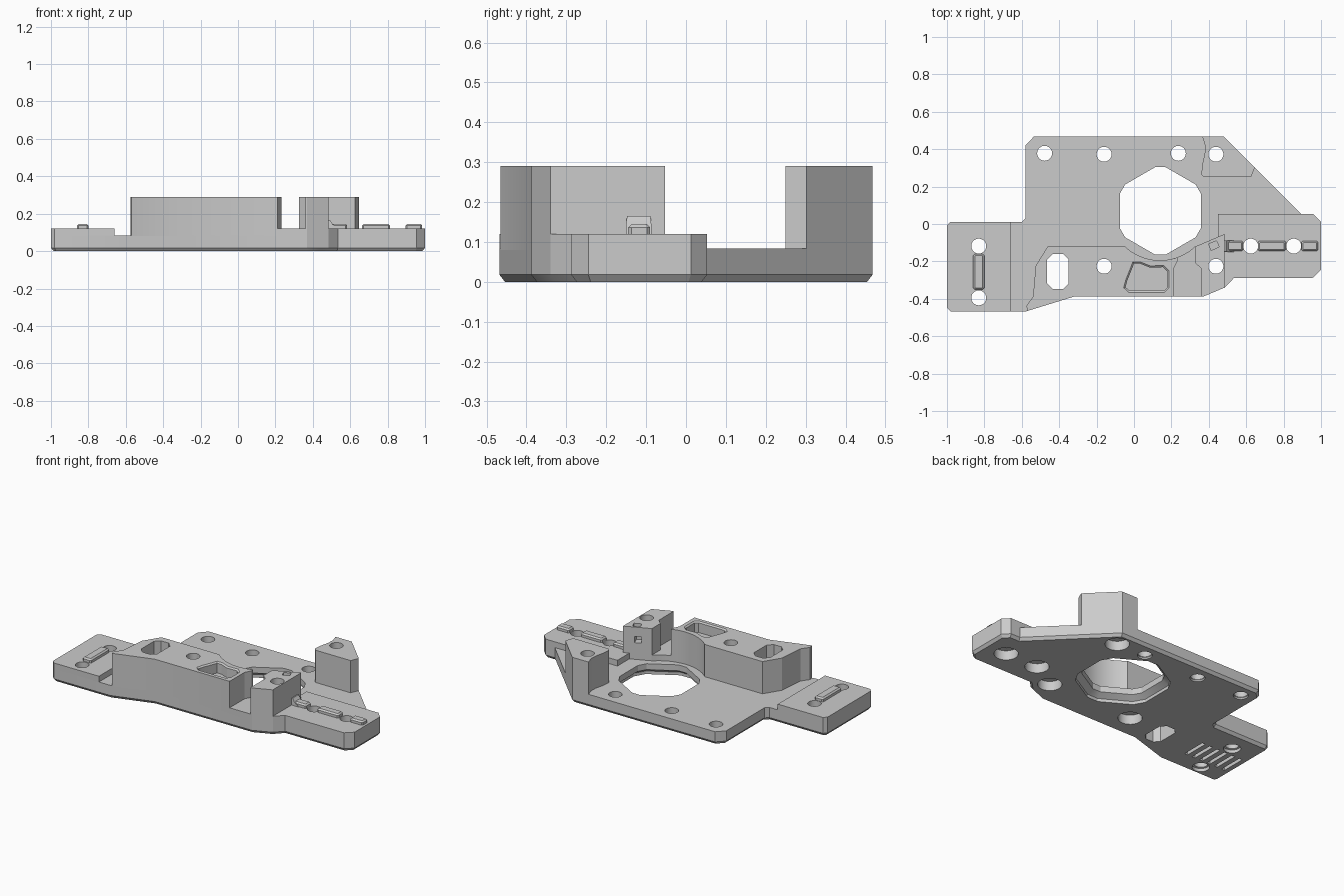
import bpy, bmesh, math

cube = bpy.data.objects.get("Cube")
if cube:
    bpy.data.objects.remove(cube, do_unlink=True)

grey = bpy.data.materials.new("plain grey")
grey.use_nodes = True
colour = (0.6, 0.6, 0.6, 1)
grey.diffuse_color = colour
grey.node_tree.nodes["Principled BSDF"].inputs["Base Color"].default_value = colour


def offset(pts, d):
    """Grow (d > 0) or shrink a polygon with mitred corners."""
    n = len(pts)
    area = sum(pts[i - 1][0] * pts[i][1] - pts[i][0] * pts[i - 1][1] for i in range(n))
    d = d if area > 0 else -d
    out = []
    for i in range(n):
        (ax, ay), (bx, by), (cx, cy) = pts[i - 1], pts[i], pts[(i + 1) % n]
        l1, l2 = math.hypot(bx - ax, by - ay), math.hypot(cx - bx, cy - by)
        n1 = ((by - ay) / l1, (ax - bx) / l1)
        n2 = ((cy - by) / l2, (bx - cx) / l2)
        k = d / max(0.3, 1 + n1[0] * n2[0] + n1[1] * n2[1])
        out.append((bx + (n1[0] + n2[0]) * k, by + (n1[1] + n2[1]) * k))
    return out


def loft(bm, layers):
    """Add a closed solid through stacked outlines: (points, z)."""
    rings = [[bm.verts.new((x, y, z)) for x, y in pts] for pts, z in layers]
    faces = [bm.faces.new(rings[0]), bm.faces.new(rings[-1])]
    n = len(rings[0])
    for low, high in zip(rings, rings[1:]):
        for i in range(n):
            j = (i + 1) % n
            faces.append(bm.faces.new((low[i], low[j], high[j], high[i])))
    bmesh.ops.recalc_face_normals(bm, faces=faces)


def make(name, *solids):
    bm = bmesh.new()
    for layers in solids:
        loft(bm, layers)
    mesh = bpy.data.meshes.new(name)
    bm.to_mesh(mesh)
    bm.free()
    mesh.materials.append(grey)
    ob = bpy.data.objects.new(name, mesh)
    bpy.context.collection.objects.link(ob)
    return ob


def circle(x, y, r, n=24):
    return [(x + r * math.cos(i * math.tau / n), y + r * math.sin(i * math.tau / n)) for i in range(n)]


def rect(x0, x1, y0, y1, c=0.0):
    if not c:
        return [(x0, y0), (x1, y0), (x1, y1), (x0, y1)]
    return [(x0 + c, y0), (x1 - c, y0), (x1, y0 + c), (x1, y1 - c),
            (x1 - c, y1), (x0 + c, y1), (x0, y1 - c), (x0, y0 + c)]


def turned(x, y, w, h, ang):
    c, s = math.cos(ang), math.sin(ang)
    return [(x + a * c - b * s, y + a * s + b * c) for a, b in rect(-w, w, -h, h)]


def arc(a0, a1, n):
    """Wall curve around the central opening, angles from straight down."""
    angs = [math.radians(a0 + (a1 - a0) * i / n) for i in range(n + 1)]
    return [(0.139 + 0.274 * math.sin(a), 0.08 - 0.274 * math.cos(a)) for a in angs]


PLATE, STEP, TOP = 0.083, 0.12, 0.29

# Base plate with chamfered underside
outline = [(-0.58, -0.468), (-0.32, -0.388), (0.37, -0.388), (0.485, -0.34), (0.535, -0.288),
           (0.955, -0.288), (1, -0.245), (1, 0.012), (0.96, 0.053), (0.895, 0.053),
           (0.48, 0.468), (-0.535, 0.468), (-0.58, 0.42), (-0.58, 0.032), (-0.6, 0.012),
           (-0.98, 0.012), (-1, -0.008), (-1, -0.448), (-0.98, -0.468)]
parts = [make("base_plate", [(offset(outline, -0.014), 0), (outline, 0.018), (outline, PLATE)])]


def raised(name, pts, top):
    parts.append(make(name, [(pts, PLATE - 0.003), (pts, top)]))


# Raised end pads
raised("right_end_pad", [(-0.98, -0.468), (-0.66, -0.468), (-0.66, 0.012), (-0.98, 0.012),
                         (-1, -0.008), (-1, -0.448)], STEP)
raised("left_arm_pad", [(0.45, -0.35), (0.485, -0.34), (0.535, -0.288), (0.955, -0.288), (1, -0.245),
                        (1, 0.012), (0.96, 0.053), (0.45, 0.053)], STEP)

# Front wall, its gap floor and the two posts
raised("front_block", [(-0.57, -0.465), (-0.32, -0.388), (0.212, -0.388), (0.212, -0.238), (0.232, -0.198)]
       + arc(19.8, -43.5, 16)
       + [(-0.46, -0.118), (-0.525, -0.222), (-0.54, -0.388), (-0.575, -0.438)], TOP)
raised("gap_floor", [(0.2, -0.388), (0.37, -0.388), (0.37, -0.128)] + arc(43.3, 14, 8), STEP)
raised("front_post", [(0.327, -0.121), (0.327, -0.208), (0.36, -0.238), (0.36, -0.388),
                      (0.37, -0.388), (0.485, -0.34), (0.485, -0.053)], TOP)
raised("back_post", [(0.365, 0.468), (0.38, 0.42), (0.378, 0.373), (0.366, 0.323), (0.36, 0.265),
                     (0.375, 0.25), (0.625, 0.25), (0.646, 0.302), (0.48, 0.468)], TOP)

# Cutters: screw holes, some with wide pockets underneath
cuts = []


def hole(x, y, wide, depth):
    narrow = circle(x, y, 0.04)
    big = circle(x, y, wide)
    cuts.append([(big, -0.05), (big, depth), (narrow, depth + 0.003), (narrow, 0.4)])


for x, y in ((-0.478, 0.378), (-0.16, 0.373), (0.237, 0.378)):
    hole(x, y, 0.043, 0.01)
for y in (-0.118, -0.395):
    hole(-0.83, y, 0.05, 0.02)
for x, y in ((0.438, 0.373), (-0.16, -0.226), (0.438, -0.226), (0.624, -0.118), (0.854, -0.118)):
    hole(x, y, 0.07, 0.06)

# Central six-sided opening with trimmed corners, flared underneath
corners = [(0.141 + 0.25 * math.cos(a), 0.07 + 0.25 * math.sin(a))
           for a in (math.radians(30 + 60 * i) for i in range(6))]
opening = []
for i, p in enumerate(corners):
    for q in (corners[i - 1], corners[(i + 1) % 6]):
        opening.append(tuple(p[k] + (q[k] - p[k]) * 0.13 for k in (0, 1)))
flare = offset(opening, 0.035)
cuts.append([(flare, -0.05), (flare, 0.02), (opening, 0.045), (opening, 0.2)])

# Through slot and shallow pocket in the front wall
slot = rect(-0.465, -0.35, -0.348, -0.16, 0.03)
cuts.append([(slot, -0.05), (slot, 0.4)])
pocket = [(-0.045, -0.338), (-0.025, -0.356), (0.16, -0.356), (0.178, -0.338), (0.178, -0.253),
          (0.155, -0.231), (0.085, -0.233), (0.03, -0.211), (0, -0.211), (-0.012, -0.243), (-0.036, -0.303)]
lip = offset(pocket, 0.009)
cuts.append([(pocket, 0.22), (pocket, 0.282), (lip, TOP), (lip, 0.32)])

# Small square sockets in the front post
tilt = math.radians(23)
peg = turned(0.427, -0.115, 0.023, 0.018, tilt)
cuts.append([(peg, 0.25), (peg, 0.32)])
side = turned(0.402, -0.086, 0.02, 0.05, tilt)
cuts.append([(side, 0.19), (side, 0.23)])

# Grip slots below the end pad, kept clear of the screw holes
for i in range(6):
    x = -0.945 + i * 0.055
    groove = rect(x - 0.011, x + 0.011, -0.335, -0.178)
    cuts.append([(groove, -0.05), (groove, 0.025)])

cutter = make("cutter", *cuts)
cutter.hide_render = True
for ob in parts:
    mod = ob.modifiers.new("cut", "BOOLEAN")
    mod.operation, mod.solver, mod.object = "DIFFERENCE", "EXACT", cutter
    mod.use_self = True
bpy.context.view_layer.update()
graph = bpy.context.evaluated_depsgraph_get()
meshes = [bpy.data.meshes.new_from_object(ob.evaluated_get(graph)) for ob in parts]
for ob, mesh in zip(parts, meshes):
    ob.modifiers.clear()
    ob.data = mesh
bpy.data.objects.remove(cutter, do_unlink=True)

# Raised keys on the pads
for name, box in (("end_key", (-0.86, -0.8, -0.35, -0.16)), ("inner_key", (0.48, 0.584, -0.145, -0.09)),
                  ("middle_key", (0.662, 0.812, -0.145, -0.09)), ("outer_key", (0.895, 0.985, -0.145, -0.09))):
    pts = rect(*box, 0.008)
    parts.append(make(name, [(pts, 0.115), (pts, 0.136), (offset(pts, -0.009), 0.145)]))
# Ramp where the inner key meets the post
parts.append(make("key_ramp", [(rect(0.48, 0.54, -0.15, -0.087), 0.115),
                               (rect(0.48, 0.505, -0.15, -0.087), 0.145),
                               (rect(0.48, 0.492, -0.148, -0.089), 0.165)]))

# Smooth the round walls, keep edges sharp
bpy.ops.object.select_all(action="DESELECT")
for ob in parts:
    ob.select_set(True)
bpy.context.view_layer.objects.active = parts[0]
bpy.ops.object.shade_smooth_by_angle(angle=math.radians(20))
